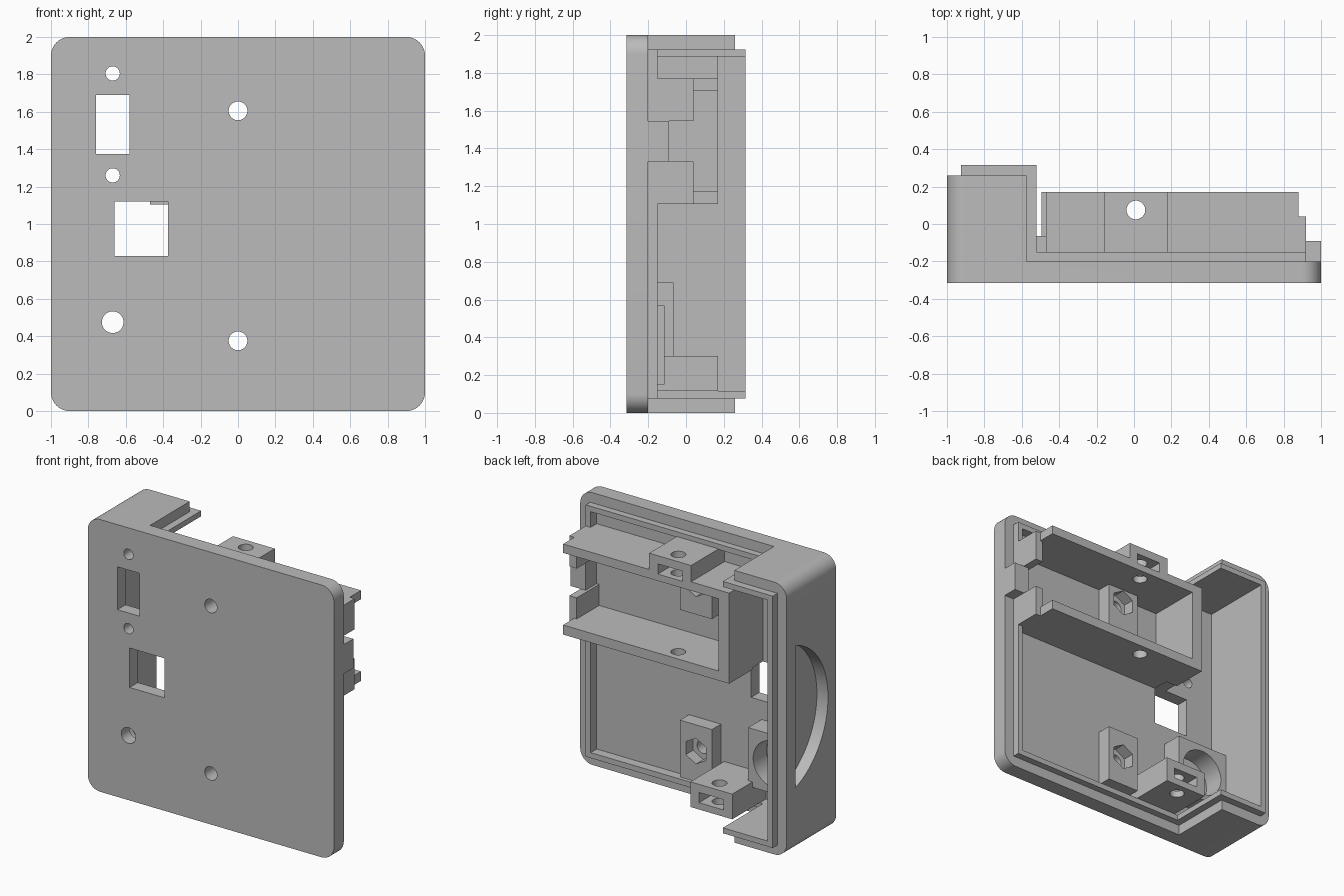
import bpy, bmesh
from math import sin, cos, pi, radians, asin, acos

if "Cube" in bpy.data.objects:
    bpy.data.objects.remove(bpy.data.objects["Cube"], do_unlink=True)

GREY = (0.5, 0.5, 0.5, 1)
mat = bpy.data.materials.new("plain grey plastic")
mat.use_nodes = True
mat.diffuse_color = GREY
mat.node_tree.nodes["Principled BSDF"].inputs["Base Color"].default_value = GREY


def prism(name, pts, axis, a, b):
    """Extrude a 2D outline along an axis from a to b."""
    place = {"x": lambda u, v, t: (t, u, v),
             "y": lambda u, v, t: (u, t, v),
             "z": lambda u, v, t: (u, v, t)}[axis]
    bm = bmesh.new()
    lo = [bm.verts.new(place(u, v, a)) for u, v in pts]
    hi = [bm.verts.new(place(u, v, b)) for u, v in pts]
    bm.faces.new(lo)
    bm.faces.new(hi)
    n = len(pts)
    for i in range(n):
        j = (i + 1) % n
        bm.faces.new((lo[i], lo[j], hi[j], hi[i]))
    bmesh.ops.recalc_face_normals(bm, faces=bm.faces)
    me = bpy.data.meshes.new(name)
    bm.to_mesh(me)
    bm.free()
    me.materials.append(mat)
    ob = bpy.data.objects.new(name, me)
    bpy.context.collection.objects.link(ob)
    return ob


def box(name, x, y, z):
    return prism(name, [(x[0], z[0]), (x[1], z[0]), (x[1], z[1]), (x[0], z[1])],
                 "y", *y)


def ring(u, v, r, n=40, turn=0):
    return [(u + r * cos(2 * pi * i / n + turn), v + r * sin(2 * pi * i / n + turn))
            for i in range(n)]


def combine(ob, tool, op="DIFFERENCE"):
    """Apply a boolean and discard the tool."""
    mod = ob.modifiers.new("bool", "BOOLEAN")
    mod.operation, mod.object, mod.solver = op, tool, "EXACT"
    bpy.context.view_layer.update()
    dg = bpy.context.evaluated_depsgraph_get()
    me = bpy.data.meshes.new_from_object(ob.evaluated_get(dg))
    ob.modifiers.clear()
    ob.data = me
    bpy.data.objects.remove(tool, do_unlink=True)


def cut_box(ob, x, y, z):
    combine(ob, box("cutter", x, y, z))


def cut_round(ob, u, v, r, axis, a, b, n=40, turn=0):
    combine(ob, prism("cutter", ring(u, v, r, n, turn), axis, a, b))


FRONT, RIM, LIP, FLOOR = -0.315, -0.2, -0.15, -0.22
FAR = 0.6

# Case: rounded block, lowered over most of its width
R = 0.1
outline = [(cx + R * cos(radians(q + s * 9)), cz + R * sin(radians(q + s * 9)))
           for cx, cz, q in ((1 - R, 2 - R, 0), (R - 1, 2 - R, 90),
                             (R - 1, R, 180), (1 - R, R, 270))
           for s in range(11)]
case = prism("case_body", outline, "y", FRONT, 0.26)
cut_box(case, (-0.575, 2), (RIM, FAR), (-1, 3))

# Raised inner lip, then hollow the case
lip = box("lip", (-0.925, 0.92), (-0.26, 0.315), (0.075, 1.925))
cut_box(lip, (-0.52, 2), (LIP, FAR), (-1, 3))
combine(case, lip, "UNION")
cut_box(case, (-0.885, 0.88), (FLOOR, FAR), (0.115, 1.885))

# Openings in the front panel
SCREWS = (0.375, 1.605)
for x, z, r in [(-0.67, 1.805, 0.038), (-0.67, 1.26, 0.038), (-0.67, 0.475, 0.058)] + \
        [(0, z, 0.05) for z in SCREWS]:
    cut_round(case, x, z, r, "y", -1, 0)
cut_box(case, (-0.76, -0.58), (-1, 0), (1.375, 1.69))
cut_box(case, (-0.66, -0.375), (-1, 0), (0.83, 1.12))

# D-shaped finger recess in the tall side wall
cy, cz, rr, flat = 0.33, 1.0, 0.55, 0.16
half = acos((cy - flat) / rr)
arc = [(cy - rr * cos(-half + 2 * half * i / 40), cz + rr * sin(-half + 2 * half * i / 40))
       for i in range(41)]
combine(case, prism("cutter", arc, "x", -1.2, -0.91))

parts = [case]

# Open-ended bracket: two shelves joined by an end wall
bracket = box("bracket", (-0.47, 0.88), (-0.24, 0.17), (1.105, 1.77))
cut_box(bracket, (-0.385, 2), (-1, FAR), (1.175, 1.705))
cut_box(bracket, (-0.66, -0.375), (-1, -0.1), (0.83, 1.12))
cut_round(bracket, 0.01, 0.075, 0.05, "z", 1, 3)
combine(bracket, box("cutter", (-0.09, 0.11), (-0.02, FAR), (1.755, 1.83)))
parts.append(bracket)

# End lugs with a raised sill between them
for name, z in (("upper_lug", (1.545, 1.77)), ("lower_lug", (1.105, 1.33))):
    parts.append(box(name, (0.86, 0.92), (-0.24, 0.04), z))
parts.append(box("sill", (0.88, 1.0), (-0.26, -0.09), (1.33, 1.545)))

# Mounting tabs with a screw hole and a nut slot
for name, x, z in (("upper_tab", 0.01, 1.705), ("lower_tab", -0.325, 0.115)):
    tab = box(name, (x - 0.17, x + 0.17), (-0.24, 0.17), (z, z + 0.185))
    cut_round(tab, x, 0.075, 0.05, "z", z - 0.1, z + 0.3)
    cut_box(tab, (x - 0.1, x + 0.1), (-0.02, FAR), (z + 0.05, z + 0.125))
    parts.append(tab)

# Screw bosses with hexagonal nut pockets
for name, z, top in (("lower_boss", SCREWS[0], 0.568), ("upper_boss", SCREWS[1], 1.72)):
    boss = box(name, (-0.13, 0.13), (-0.24, -0.115), (z - 0.226, top))
    cut_round(boss, 0, z, 0.05, "y", -1, FAR)
    cut_round(boss, 0, z, 0.095, "y", -0.2, FAR, 6, pi / 6)
    parts.append(boss)

# Wide socket boss with a deep round counterbore
socket = box("socket_boss", (-0.885, -0.46), (-0.24, -0.065), (0.26, 0.69))
cut_round(socket, -0.67, 0.475, 0.17, "y", FLOOR, FAR, 48)
cut_round(socket, -0.67, 0.475, 0.058, "y", -1, FAR)
parts.append(socket)

# Smooth the round surfaces and keep hard edges
bpy.ops.object.select_all(action="DESELECT")
for ob in parts:
    ob.select_set(True)
bpy.context.view_layer.objects.active = case
bpy.ops.object.shade_smooth_by_angle(angle=radians(30))
